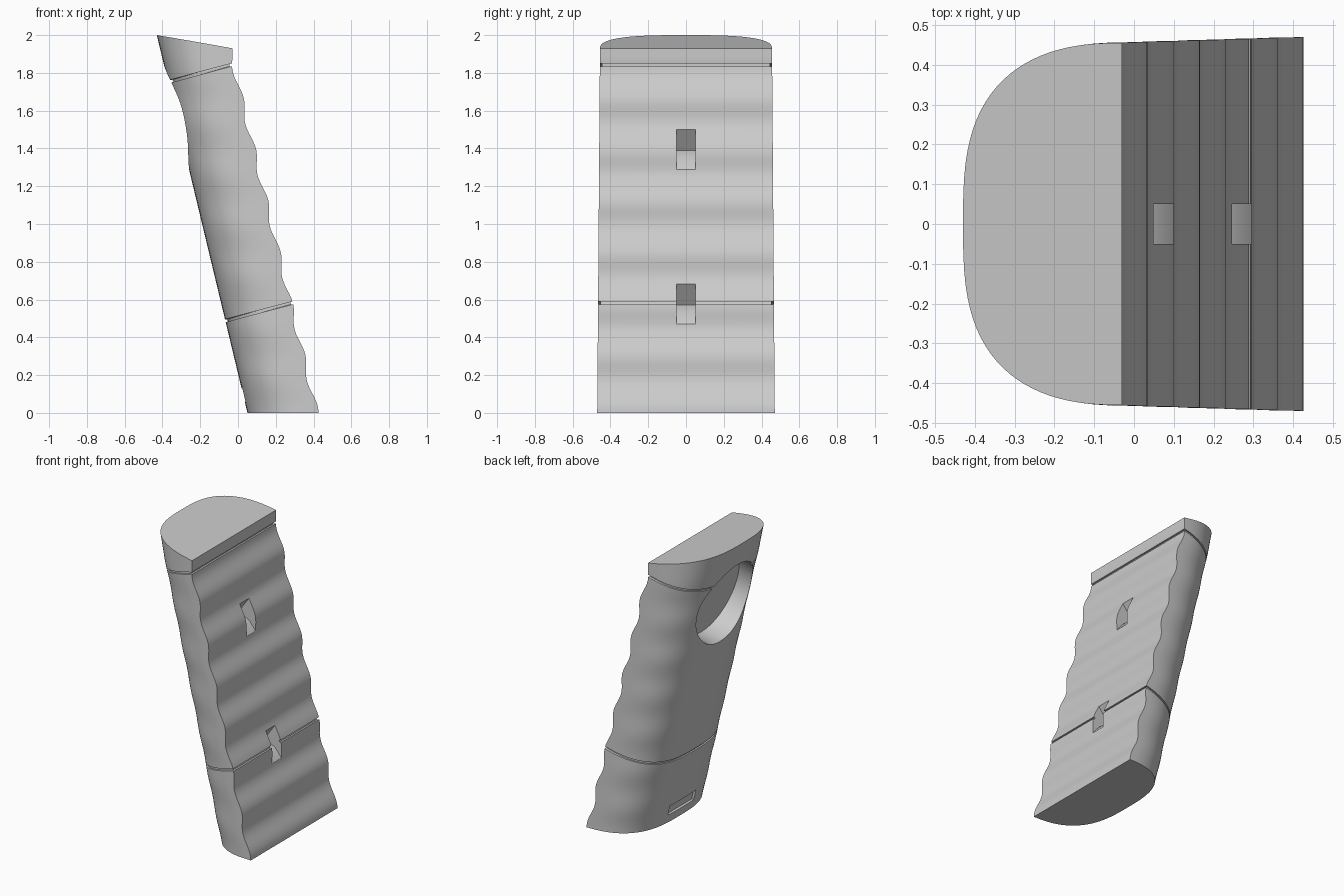
import bpy, bmesh, math
from mathutils import Vector

cube = bpy.data.objects.get("Cube")
if cube:
    bpy.data.objects.remove(cube, do_unlink=True)

grey = bpy.data.materials.new("plain_grey")
grey.use_nodes = True
tone = (0.6, 0.6, 0.6, 1)
grey.diffuse_color = tone
grey.node_tree.nodes["Principled BSDF"].inputs["Base Color"].default_value = tone


def make_object(name, bm):
    bmesh.ops.recalc_face_normals(bm, faces=bm.faces)
    mesh = bpy.data.meshes.new(name)
    bm.to_mesh(mesh)
    bm.free()
    mesh.materials.append(grey)
    obj = bpy.data.objects.new(name, mesh)
    bpy.context.collection.objects.link(obj)
    return obj


def wavy_x(z):
    """Finger-wave side of the leaning grip, plain at the top collar."""
    if z > 1.85:
        return -0.03
    return 0.418 - 0.24 * z + 0.0125 * math.sin(math.tau * (z - 0.24) / 0.272)


def back_x(z):
    return 0.05 - 0.24 * z


# D-shaped section: f runs from the wavy side (0) to the round back (1)
SIDES = 48
section = []
for i in range(SIDES + 1):
    t = math.pi * i / SIDES
    c = math.cos(t)
    f = max(math.sin(t), 0) ** 0.8 if 0 < i < SIDES else 0.0
    section.append((f, math.copysign(abs(c) ** (2 / 3), c)))

# Rows as (height at wavy side, height at back, inset), with two seam grooves
stops = [(0, 0), (0.575, 0.48), (0.59, 0.495), (1.835, 1.745), (1.85, 1.76), (1.93, 2.0)]
counts = [26, 1, 56, 1, 4]
rows = []
for k, count in enumerate(counts):
    (f0, b0), (f1, b1) = stops[k], stops[k + 1]
    inset = 0.012 if k in (1, 3) else 0
    for s in range(count + 1):
        u = s / count
        rows.append((f0 + (f1 - f0) * u, b0 + (b1 - b0) * u, inset))

# Grip body
bm = bmesh.new()
rings = []
for zf, zb, inset in rows:
    ring = []
    for f, side in section:
        z = zf + (zb - zf) * f
        x = wavy_x(z) * (1 - f) + back_x(z) * f + inset * (2 * f - 1)
        y = side * (0.47 - 0.0075 * z - inset)
        ring.append(bm.verts.new((x, y, z)))
    rings.append(ring)
for low, high in zip(rings, rings[1:]):
    for i in range(len(low)):
        j = (i + 1) % len(low)
        bm.faces.new((low[i], low[j], high[j], high[i]))
bm.faces.new(rings[0])
bm.faces.new(rings[-1])
grip = make_object("grip_body", bm)


def cut(cutter):
    cutter.hide_render = True
    mod = grip.modifiers.new("cut", 'BOOLEAN')
    mod.operation = 'DIFFERENCE'
    mod.solver = 'EXACT'
    mod.object = cutter
    bpy.context.view_layer.objects.active = grip
    bpy.ops.object.modifier_apply(modifier=mod.name)
    bpy.data.objects.remove(cutter, do_unlink=True)


def prism(name, profile, half_width):
    bm = bmesh.new()
    ends = [[bm.verts.new((x, y, z)) for x, z in profile] for y in (-half_width, half_width)]
    for end in ends:
        bm.faces.new(end)
    for i in range(len(profile)):
        j = (i + 1) % len(profile)
        bm.faces.new((ends[0][i], ends[0][j], ends[1][j], ends[1][i]))
    return make_object(name, bm)


# Two latch slots in the wavy side
slot = [(0.17, 1.2), (0.05, 1.35), (-0.03, 1.39), (0.098, 1.57)]
for drop in (0, 0.82):
    cut(prism("slot_cutter", [(x + drop * 0.24, z - drop) for x, z in slot], 0.05))

# Shallow notch low on the back
notch = [(back_x(z) + d, z) for z, d in ((0.06, -0.1), (0.06, 0.02), (0.13, 0.02), (0.13, -0.1))]
cut(prism("notch_cutter", notch, 0.14))

# Round recess high on the back
out = Vector((-1, 0, -0.24)).normalized()
bm = bmesh.new()
bmesh.ops.create_cone(bm, cap_ends=True, segments=64, radius1=0.29, radius2=0.29, depth=0.4)
turn = Vector((0, 0, 1)).rotation_difference(out).to_matrix()
bmesh.ops.rotate(bm, verts=bm.verts, matrix=turn)
bmesh.ops.translate(bm, verts=bm.verts, vec=Vector((back_x(1.56), 0, 1.56)) + out * 0.06)
cut(make_object("recess_cutter", bm))

# Smooth waves, crisp edges
bpy.ops.object.select_all(action='DESELECT')
grip.select_set(True)
bpy.context.view_layer.objects.active = grip
bpy.ops.object.shade_smooth_by_angle(angle=math.radians(30))
